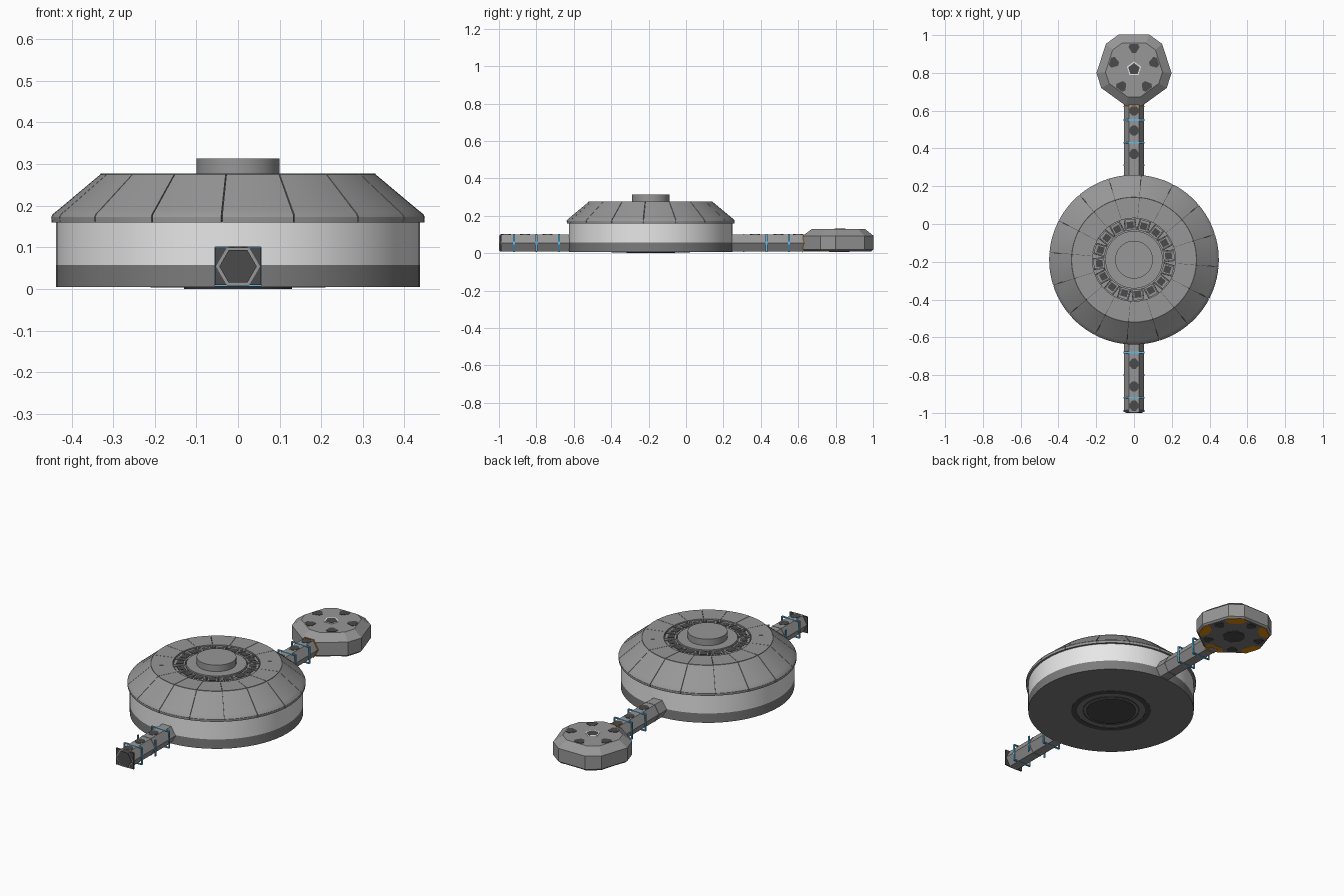
import bpy, bmesh
from math import sin, cos, pi, radians
from mathutils import Matrix, Vector

if "Cube" in bpy.data.objects:
    bpy.data.objects.remove(bpy.data.objects["Cube"])


def material(name, rgb):
    m = bpy.data.materials.new(name)
    m.use_nodes = True
    m.diffuse_color = (*rgb, 1)
    m.node_tree.nodes["Principled BSDF"].inputs["Base Color"].default_value = (*rgb, 1)
    return m


PALE = material("pale wall", (0.8, 0.8, 0.8))
GREY = material("hull grey", (0.31, 0.31, 0.31))
BAND = material("base grey", (0.2, 0.2, 0.2))
DARK = material("dark grey", (0.07, 0.07, 0.07))
BLUE = material("blue trim", (0.13, 0.5, 0.8))
ORANGE = material("orange trim", (0.9, 0.3, 0.005))

HUB = Vector((0, -0.189, 0))
POD = Vector((0, 0.82, 0))


def finish(name, bm, mats, smooth=False):
    bmesh.ops.recalc_face_normals(bm, faces=bm.faces)
    me = bpy.data.meshes.new(name)
    bm.to_mesh(me)
    bm.free()
    ob = bpy.data.objects.new(name, me)
    for m in mats:
        me.materials.append(m)
    bpy.context.collection.objects.link(ob)
    if smooth:
        bpy.ops.object.select_all(action="DESELECT")
        ob.select_set(True)
        bpy.context.view_layer.objects.active = ob
        bpy.ops.object.shade_smooth_by_angle(angle=radians(30))
    return ob


def add_sector(bm, profile, start, sweep, steps, centre):
    """Sweep a closed (radius, height) profile round the centre, capping both ends."""
    rings = []
    for i in range(steps + 1):
        a = start + sweep * i / steps
        rings.append([bm.verts.new(centre + Vector((r * cos(a), r * sin(a), z))) for r, z in profile])
    n = len(profile)
    for a, b in zip(rings, rings[1:]):
        for j in range(n):
            k = (j + 1) % n
            bm.faces.new((a[j], a[k], b[k], b[j]))
    bm.faces.new(rings[0])
    bm.faces.new(rings[-1])


def ring(name, profile, mat, segs=64):
    """Full lathe of a profile round the hub; points on the axis become caps."""
    bm = bmesh.new()
    vs = [bm.verts.new(HUB + Vector((r, 0, z))) for r, z in profile]
    es = [bm.edges.new(p) for p in zip(vs, vs[1:])]
    bmesh.ops.spin(bm, geom=vs + es, cent=HUB, axis=(0, 0, 1), angle=2 * pi, steps=segs, use_merge=True)
    bmesh.ops.remove_doubles(bm, verts=bm.verts, dist=0.0001)
    return finish(name, bm, [mat], True)


def add_prism(bm, levels, mat_index=0):
    """Loft matching polygons and cap the first and last."""
    loops = [[bm.verts.new(p) for p in level] for level in levels]
    faces = [bm.faces.new(loops[0]), bm.faces.new(loops[-1])]
    for a, b in zip(loops, loops[1:]):
        for j in range(len(a)):
            k = (j + 1) % len(a)
            faces.append(bm.faces.new((a[j], a[k], b[k], b[j])))
    for f in faces:
        f.material_index = mat_index


def add_box(bm, size, matrix, mat_index=0):
    made = bmesh.ops.create_cube(bm, size=1, matrix=matrix @ Matrix.Diagonal((*size, 1)))
    for f in {f for v in made["verts"] for f in v.link_faces}:
        f.material_index = mat_index


def polygon(r, z, angles, centre):
    return [centre + Vector((r * cos(a), r * sin(a), z)) for a in angles]


def turn(a, centre=HUB):
    return Matrix.Translation(centre) @ Matrix.Rotation(a, 4, "Z")


# Hub drum and base band
ring("hub_base", [(0, 0.005), (0.437, 0.005), (0.437, 0.057)], BAND)
ring("hub_wall", [(0.437, 0.057), (0.437, 0.165)], PALE)
for r, w in ((0.21, 0.03), (0.15, 0.006)):
    ring("underside_ring", [(r - w, 0.005), (r - w, 0.003), (r, 0.003), (r, 0.005)], DARK)
ring("underside_disc", [(0, 0), (0.13, 0), (0.13, 0.005)], DARK)

# Dark roof core that shows through the seams
ring("roof_core", [(0.43, 0.162), (0.443, 0.163), (0.443, 0.176), (0.424, 0.189), (0.326, 0.272), (0.22, 0.272)], DARK)

# Sixteen curved roof panels and top panels
step = 2 * pi / 16
seam = radians(-95)
gap = radians(0.35)
bm, top = bmesh.new(), bmesh.new()
for i in range(16):
    a = seam + i * step + gap / 2
    add_sector(bm, [(0.425, 0.16), (0.448, 0.16), (0.449, 0.173), (0.445, 0.18), (0.43, 0.192), (0.331, 0.275),
                    (0.32, 0.265), (0.41, 0.187)], a, step - gap, 6, HUB)
    add_sector(top, [(0.22, 0.26), (0.22, 0.277), (0.33, 0.277), (0.33, 0.262)],
               a, step - gap, 6, HUB)
finish("roof_panels", bm, [GREY], True)
finish("roof_top_panels", top, [GREY], True)

# Recessed vent ring with boxes and fins
ring("vent_floor", [(0.15, 0.256), (0.222, 0.256)], GREY)
bm = bmesh.new()
for i in range(16):
    m = turn(seam + (i + 0.5) * step)
    add_box(bm, (0.058, 0.05, 0.02), m @ Matrix.Translation((0.186, 0, 0.262)))
    add_box(bm, (0.036, 0.036, 0.004), m @ Matrix.Translation((0.184, 0, 0.272)), 1)
    for s in (-1, 1):
        add_box(bm, (0.062, 0.004, 0.018), m @ Matrix.Translation((0.186, s * 0.029, 0.264)))
finish("vent_boxes", bm, [GREY, DARK])

# Centre cap
ring("centre_plate", [(0.152, 0.25), (0.152, 0.277), (0.1, 0.277)], GREY)
ring("centre_cap", [(0.1, 0.27), (0.1, 0.313), (0, 0.313)], GREY)

# Hexagonal tunnels with roof windows, ribs and square blue frames
HEX = [i * pi / 3 for i in range(6)]
OCTAGON = [(k + 0.5) * pi / 4 for k in range(8)]
MID_Z = 0.054


def hexagon(r, y):
    return [Vector((r * cos(a), y, MID_Z + r * sin(a))) for a in HEX]


def tunnel(name, y0, y1, windows, ribs, frames):
    bm = bmesh.new()
    add_prism(bm, [hexagon(0.053, y0), hexagon(0.053, y1)])
    for y in ribs:
        add_prism(bm, [hexagon(0.055, y - 0.004), hexagon(0.055, y + 0.004)])
    for y in windows:
        add_prism(bm, [[Vector((0.025 * cos(t), y + 0.029 * sin(t), z)) for t in OCTAGON]
                       for z in (0.098, 0.1015)], 1)
    for y in frames:
        for s in (-1, 1):
            add_box(bm, (0.005, 0.01, 0.094), Matrix.Translation((s * 0.0535, y, MID_Z)), 2)
            add_box(bm, (0.11, 0.01, 0.005), Matrix.Translation((0, y, MID_Z + s * 0.0455)), 2)
    finish(name, bm, [GREY, DARK, BLUE])


tunnel("front_tunnel", -0.995, -0.6, (-0.74, -0.86, -0.962), (-0.8,), (-0.68, -0.92))
tunnel("rear_tunnel", 0.2, 0.66, (0.37, 0.495, 0.6), (0.31,), (0.43, 0.55))

# Blue side bars at the middle joint of the front tunnel
bm = bmesh.new()
for s in (-1, 1):
    add_box(bm, (0.005, 0.01, 0.09), Matrix.Translation((s * 0.0535, -0.8, MID_Z)))
finish("front_tunnel_side_bars", bm, [BLUE])

# Square end flange and hatch of the front tunnel
bm = bmesh.new()
add_box(bm, (0.11, 0.008, 0.09), Matrix.Translation((0, -0.99, MID_Z)))
add_prism(bm, [hexagon(0.05, -0.996), hexagon(0.05, -0.994)], 1)
add_prism(bm, [hexagon(0.045, -1.0), hexagon(0.045, -0.995)])
finish("front_hatch", bm, [DARK, GREY])

# Pod: a pentagon with cut corners and a chamfered roof
corners = [radians(54 + 72 * i) for i in range(5)]
cut = radians(12)
OUT = [a + s * cut for a in corners for s in (-1, 1)]
bm = bmesh.new()
add_prism(bm, [polygon(0.19, 0.012, OUT, POD), polygon(0.2, 0.02, OUT, POD), polygon(0.2, 0.093, OUT, POD),
               polygon(0.152, 0.128, OUT, POD)])
finish("pod_body", bm, [GREY])

# Pod windows above and below, at the middle of each long side
bm = bmesh.new()
for i in range(5):
    m = turn(radians(18 + 72 * i), POD)
    for r, z0, z1 in ((0.112, 0.127, 0.13), (0.14, 0.008, 0.011)):
        shape = [(r - 0.026, 0.01), (r - 0.026, -0.01), (r + 0.005, -0.03), (r + 0.022, -0.02),
                 (r + 0.022, 0.02), (r + 0.005, 0.03)]
        add_prism(bm, [[m @ Vector((x, y, z)) for x, y in shape] for z in (z0, z1)])
finish("pod_windows", bm, [DARK])

# Pod skylight and underside plates
FIVE = [radians(90 + 72 * i) for i in range(5)]
for name, r, z0, z1, angles, mat in (
        ("skylight_frame", 0.04, 0.126, 0.130, FIVE, PALE),
        ("skylight_glass", 0.032, 0.128, 0.131, FIVE, DARK),
        ("pod_floor", 0.187, 0.010, 0.013, OUT, BAND),
        ("pod_floor_hatch", 0.06, 0.007, 0.011, OCTAGON, DARK)):
    bm = bmesh.new()
    add_prism(bm, [polygon(r, z0, angles, POD), polygon(r, z1, angles, POD)])
    finish(name, bm, [mat])

# Orange corner pads under the pod, and an orange collar where the tunnel enters
bm = bmesh.new()
for a in corners:
    m = turn(a, POD)
    shape = [(0.135, -0.03), (0.165, -0.062), (0.184, -0.039), (0.184, 0.039), (0.165, 0.062), (0.135, 0.03)]
    add_prism(bm, [[m @ Vector((x, y, z)) for x, y in shape] for z in (0.009, 0.014)])
add_prism(bm, [hexagon(0.057, 0.622), hexagon(0.057, 0.626)])
finish("pod_orange_trim", bm, [ORANGE])
